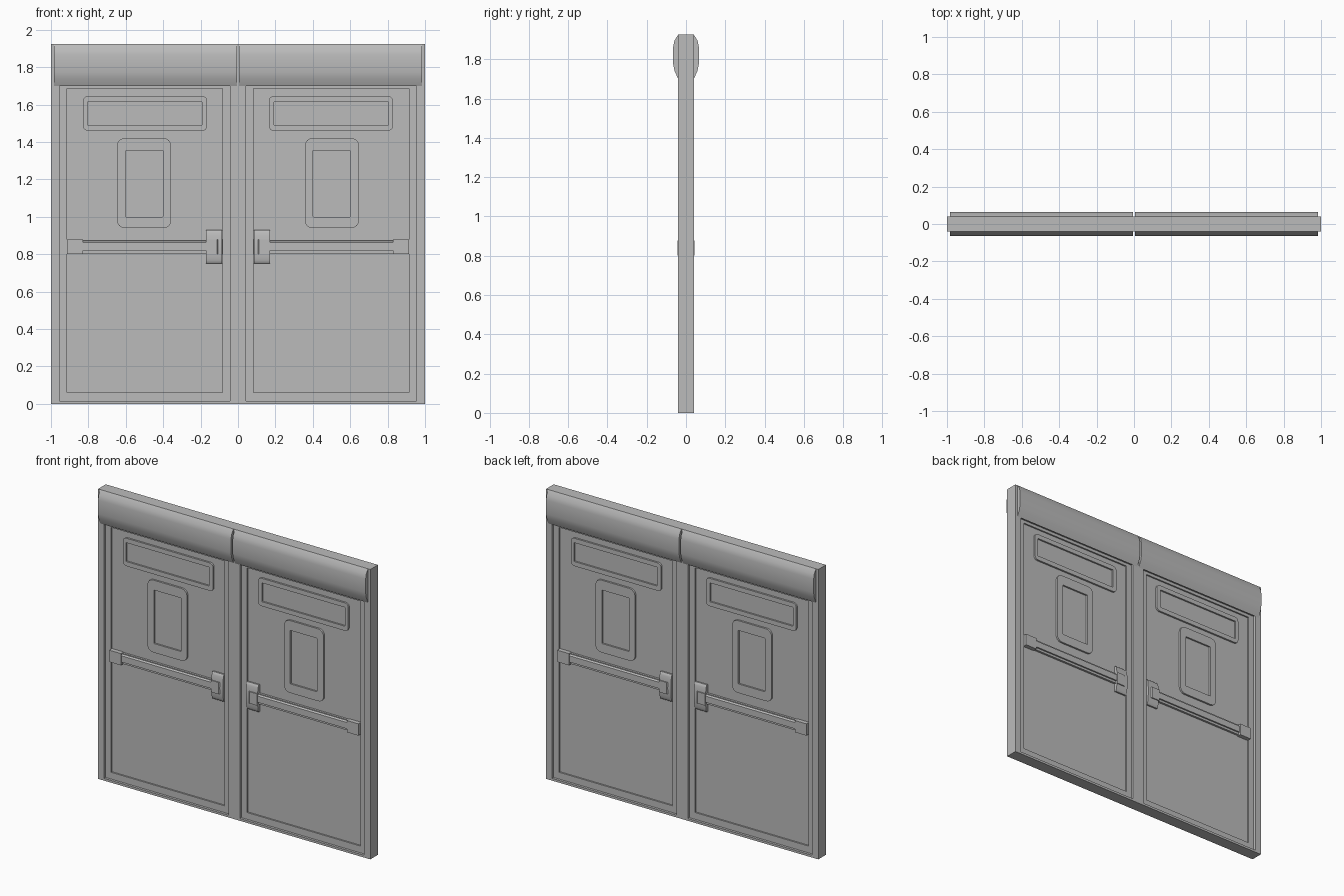
import bpy, bmesh, math

if "Cube" in bpy.data.objects:
    bpy.data.objects.remove(bpy.data.objects["Cube"])

steel = bpy.data.materials.new("grey steel")
steel.diffuse_color = (0.5, 0.5, 0.5, 1)
steel.use_nodes = True
steel.node_tree.nodes["Principled BSDF"].inputs["Base Color"].default_value = steel.diffuse_color


def finish(name, bm):
    """Make an object of one quarter, mirrored to both leaves and both sides."""
    bmesh.ops.recalc_face_normals(bm, faces=bm.faces)
    # open shells must face outwards (towards -y)
    if sum(f.normal.y * f.calc_area() for f in bm.faces) > 0:
        bmesh.ops.reverse_faces(bm, faces=bm.faces)
    mesh = bpy.data.meshes.new(name)
    bm.to_mesh(mesh)
    bm.free()
    mesh.materials.append(steel)
    ob = bpy.data.objects.new(name, mesh)
    bpy.context.collection.objects.link(ob)
    bpy.ops.object.select_all(action='DESELECT')
    ob.select_set(True)
    bpy.context.view_layer.objects.active = ob
    bpy.ops.object.shade_smooth_by_angle(angle=math.radians(35))
    mod = ob.modifiers.new("mirror", 'MIRROR')
    mod.use_axis = (True, True, False)
    mod.merge_threshold = 0.0001
    return ob


def rect(x0, x1, z0, z1, y, r=0.0, steps=4):
    """Loop of points; rounded corners when r > 0."""
    if r == 0:
        return [(x0, y, z0), (x1, y, z0), (x1, y, z1), (x0, y, z1)]
    pts = []
    corners = [(x0 + r, z0 + r), (x1 - r, z0 + r), (x1 - r, z1 - r), (x0 + r, z1 - r)]
    for i, (cx, cz) in enumerate(corners):
        for k in range(steps + 1):
            a = math.pi + (i + k / steps) * math.pi / 2
            pts.append((cx + r * math.cos(a), y, cz + r * math.sin(a)))
    return pts


def stepped(name, rings):
    """Bridge successive rings and cap the last; leaves the x = 0 plane open."""
    bm = bmesh.new()
    loops = [[bm.verts.new(p) for p in ring] for ring in rings]
    for a, b in zip(loops, loops[1:]):
        n = len(a)
        for i in range(n):
            quad = [a[i], a[(i + 1) % n], b[(i + 1) % n], b[i]]
            if any(abs(v.co.x) > 1e-6 for v in quad):
                bm.faces.new(quad)
    bm.faces.new(loops[-1])
    return finish(name, bm)


def prism(name, profile, x0, x1, inset=0.0):
    """Extrude a (y, z) profile along x; inset slopes the x0 end."""
    bm = bmesh.new()
    back = max(p[0] for p in profile)
    a = [bm.verts.new((x0 + (inset if y < back else 0), y, z)) for y, z in profile]
    b = [bm.verts.new((x1, y, z)) for y, z in profile]
    n = len(a)
    for i in range(n):
        bm.faces.new([a[i], a[(i + 1) % n], b[(i + 1) % n], b[i]])
    bm.faces.new(a)
    bm.faces.new(b)
    return finish(name, bm)


F, L, P = -0.04, -0.024, -0.014      # frame face, leaf rim, leaf panel

# Frame and leaf with two steps down to the panel
stepped("frame_and_leaf", [
    rect(0, 1, 0, 1.925, 0), rect(0, 1, 0, 1.925, F),
    rect(0.042, 0.955, 0.015, 1.705, F), rect(0.042, 0.955, 0.015, 1.705, L),
    rect(0.083, 0.915, 0.06, 1.685, L), rect(0.083, 0.915, 0.06, 1.685, P)])

# Raised window surrounds with sunken panes
for name, o, i, r in [
        ("upper_window", (0.165, 0.828, 1.46, 1.645), (0.193, 0.805, 1.49, 1.615), 0.025),
        ("lower_window", (0.357, 0.647, 0.94, 1.42), (0.402, 0.60, 1.0, 1.355), 0.04)]:
    stepped(name, [rect(*o, P, r), rect(*o, P - 0.012, r),
                   rect(*i, P - 0.012, 0.002), rect(*i, P - 0.001, 0.002)])

# Bulging header cover above each leaf
prism("header_cover", [(F, 1.70), (-0.058, 1.74), (-0.065, 1.775), (-0.065, 1.865),
                       (-0.059, 1.895), (F, 1.925)], 0.006, 0.983)

# Push bar: back rail, bar, outer end bracket
prism("bar_rail", [(P, 0.805), (-0.028, 0.805), (-0.028, 0.875), (P, 0.875)], 0.165, 0.84)
prism("push_bar", [(-0.027, 0.82), (-0.038, 0.82), (-0.038, 0.862), (-0.027, 0.87)], 0.165, 0.83)
prism("bar_bracket", [(P, 0.80), (-0.043, 0.80), (-0.043, 0.878), (P, 0.878)], 0.83, 0.915)

# Latch case with curved front, and the bar's sloped end over it
arc = [(-0.024 - 0.014 * math.sin(math.pi * k / 10), 0.84 - 0.09 * math.cos(math.pi * k / 10))
       for k in range(11)]
prism("latch_case", [(P, 0.75)] + arc + [(P, 0.93)], 0.085, 0.17)
prism("latch_cover", [(P, 0.80), (-0.043, 0.80), (-0.043, 0.878), (P, 0.878)], 0.083, 0.17, 0.03)
